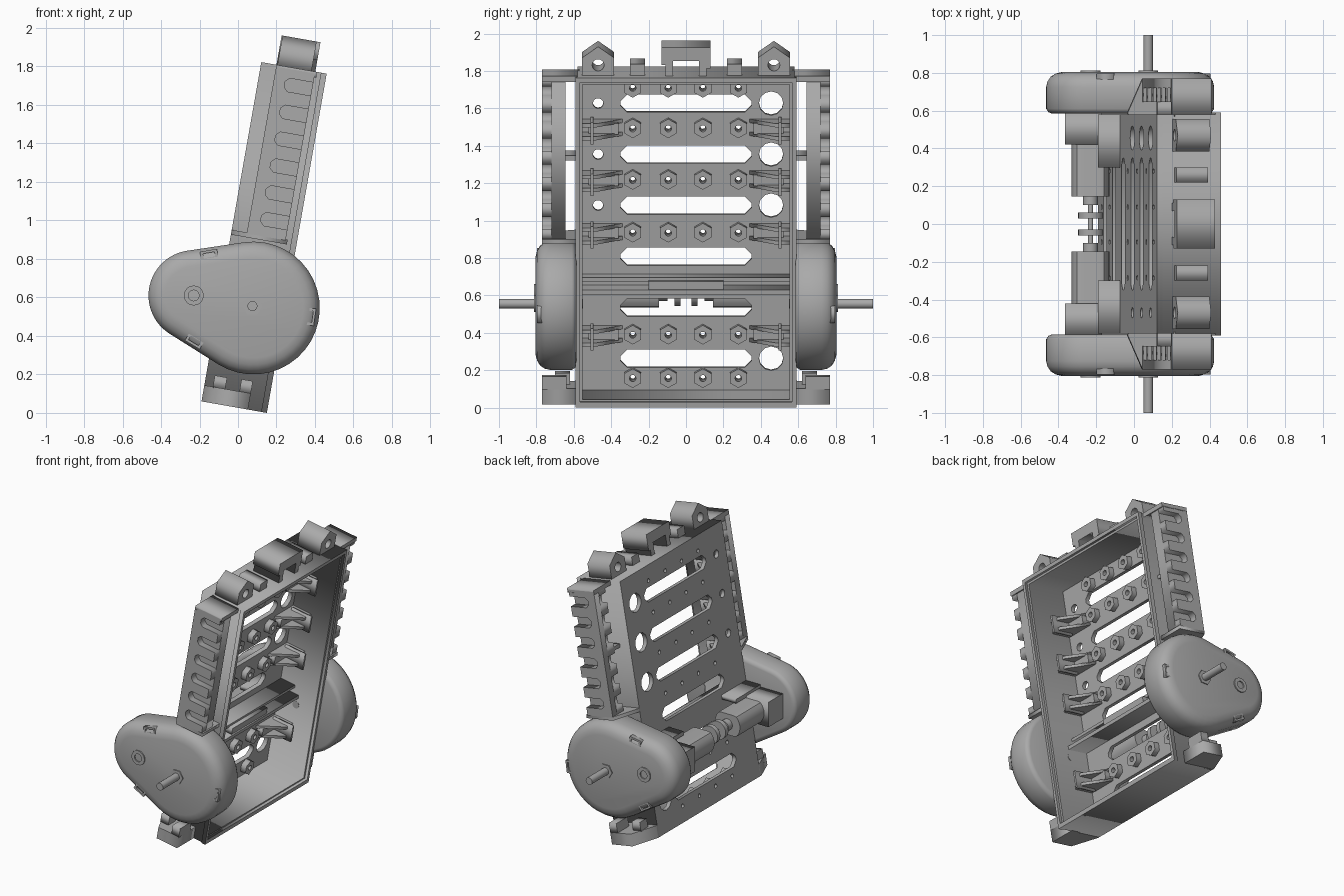
import bpy, bmesh, math
from mathutils import Matrix, Vector

if "Cube" in bpy.data.objects:
    bpy.data.objects.remove(bpy.data.objects["Cube"], do_unlink=True)

grey = bpy.data.materials.new("plain grey")
grey.use_nodes = True
grey.diffuse_color = (0.4, 0.4, 0.4, 1)
grey.node_tree.nodes["Principled BSDF"].inputs["Base Color"].default_value = (0.4, 0.4, 0.4, 1)

# The tray leans back; gearboxes and motors are placed upright
LEAN = Matrix.Translation((0.15, 0, 0)) @ Matrix.Rotation(math.radians(10), 4, 'Y')
UPRIGHT = Matrix.Identity(4)
AXES = {'x': Matrix(((0, 0, 1, 0), (1, 0, 0, 0), (0, 1, 0, 0), (0, 0, 0, 1))),
        'y': Matrix(((1, 0, 0, 0), (0, 0, -1, 0), (0, 1, 0, 0), (0, 0, 0, 1))),
        'z': Matrix.Identity(4)}


def link(name, mesh, smooth=False):
    ob = bpy.data.objects.new(name, mesh)
    bpy.context.collection.objects.link(ob)
    mesh.materials.clear()
    mesh.materials.append(grey)
    if smooth:
        bpy.ops.object.select_all(action='DESELECT')
        ob.select_set(True)
        bpy.context.view_layer.objects.active = ob
        bpy.ops.object.shade_smooth_by_angle(angle=math.radians(40))
    return ob


def prism(name, loops, lo, hi, axis, frame=LEAN, smooth=False):
    """Extrude an outline with holes along x (outline y,z), y (outline x,z) or z (outline x,y)."""
    cu = bpy.data.curves.new(name, 'CURVE')
    cu.dimensions, cu.fill_mode, cu.extrude = '2D', 'BOTH', (hi - lo) / 2
    for loop in loops:
        sp = cu.splines.new('POLY')
        sp.points.add(len(loop) - 1)
        sp.use_cyclic_u = True
        for p, (a, b) in zip(sp.points, loop):
            p.co = (a, b, 0, 1)
    tmp = bpy.data.objects.new(name, cu)
    bpy.context.collection.objects.link(tmp)
    bpy.context.view_layer.update()
    dg = bpy.context.evaluated_depsgraph_get()
    mesh = bpy.data.meshes.new_from_object(tmp.evaluated_get(dg))
    bpy.data.objects.remove(tmp, do_unlink=True)
    shift = Vector([(lo + hi) / 2 if a == axis else 0 for a in 'xyz'])
    mesh.transform(frame @ Matrix.Translation(shift) @ AXES[axis])
    bm = bmesh.new()
    bm.from_mesh(mesh)
    bmesh.ops.remove_doubles(bm, verts=bm.verts, dist=1e-5)
    bmesh.ops.recalc_face_normals(bm, faces=bm.faces)
    bm.to_mesh(mesh)
    bm.free()
    return link(name, mesh, smooth)


def rect(a0, a1, b0, b1):
    return [(a0, b0), (a1, b0), (a1, b1), (a0, b1)]


def ring(a, b, r, n=16, turn=0.0):
    return [(a + r * math.cos(turn + i * math.tau / n), b + r * math.sin(turn + i * math.tau / n))
            for i in range(n)]


def box(name, x, y, z, frame=LEAN):
    return prism(name, [rect(*y, *z)], *x, 'x', frame)


def both(y0, y1, s):
    return (y0, y1) if s > 0 else (-y1, -y0)


def flip(pts, s):
    return [(x, s * y) for x, y in pts]


BACK, INNER = -0.345, -0.315

# Back plate with chamfered slots, screw holes and scalloped side holes
SLOTS = [0.211 + 0.277 * i for i in range(6)]
BOSS_Y = [-0.285, -0.095, 0.09, 0.28]
CLIP_Z = [0.346, 0.9, 1.186, 1.466]
BOSS_Z = [0.11, 1.686] + CLIP_Z
holes = []
for i, z in enumerate(SLOTS):
    c, h, w = 0.035, 0.048, 0.35
    holes.append([(-w, z - h + c), (-w + c, z - h), (w - c, z - h), (w, z - h + c),
                  (w, z + h - c), (w - c, z + h), (-w + c, z + h), (-w, z + h - c)])
    if i not in (1, 2):
        holes.append(ring(0.455, z, 0.065, 12))
    if i > 2:
        holes.append(ring(-0.47, z, 0.028, 12))
for z in BOSS_Z:
    holes += [ring(y, z, 0.014, 8) for y in BOSS_Y]
prism("back_plate", [rect(-0.56, 0.56, 0, 1.79)] + holes, BACK, INNER, 'x')

# Hexagonal screw bosses on the inside
for z in BOSS_Z:
    for y in BOSS_Y:
        prism("screw_boss", [ring(y, z, 0.052, 6, math.pi / 6), ring(y, z, 0.018, 10)],
              INNER - 0.001, INNER + 0.04, 'x')

# Tray walls with thin raised lip
prism("tray_walls", [rect(-0.58, 0.58, 0, 1.79), rect(-0.553, 0.553, 0.04, 1.75)], BACK, -0.02, 'x')
prism("tray_lip", [rect(-0.59, 0.59, 0, 1.79), rect(-0.568, 0.568, 0.03, 1.765)], -0.03, 0, 'x')

# Cross rib
box("cross_rib", (INNER, -0.16), (-0.553, 0.553), (0.585, 0.61))
box("cross_rib_upper", (INNER, -0.2), (-0.553, 0.553), (0.65, 0.67))
box("cross_rib_core", (INNER, -0.17), (-0.2, 0.2), (0.605, 0.655))

for s in (1, -1):
    # Clips that brace the walls against the plate
    for z in CLIP_Z:
        box("clip_tab", (-0.29, -0.13), both(0.495, 0.51, s), (z - 0.06, z + 0.06))
        web = [(INNER, 0.34), (INNER, 0.555), (-0.17, 0.555), (-0.17, 0.48)]
        for dz in (-0.035, 0.035):
            prism("clip_web", [flip(web, s)], z + dz - 0.01, z + dz + 0.01, 'z')
        box("clip_shelf", (INNER, -0.27), both(0.36, 0.52, s), (z - 0.03, z + 0.03))

    # Side rails: rear-slotted core plus front-notched outer layer
    core, comb = [(-0.06, 1.78), (-0.06, 0.9), (-0.265, 0.9)], [(-0.265, 0.9), (-0.06, 0.9)]
    for i in range(6):
        z = 0.99 + 0.1415 * i
        core += [(-0.265, z - 0.035), (-0.225, z - 0.035), (-0.225, z + 0.035), (-0.265, z + 0.035)]
        comb += [(-0.06, z - 0.035), (-0.185, z - 0.035), (-0.205, z - 0.015),
                 (-0.205, z + 0.015), (-0.185, z + 0.035), (-0.06, z + 0.035)]
    prism("rail_core", [core + [(-0.265, 1.78)]], *both(0.645, 0.72, s), 'y')
    prism("rail_notches", [comb + [(-0.06, 1.78), (-0.265, 1.78)]], *both(0.72, 0.77, s), 'y')
    cap = [(BACK, 0.57), (BACK, 0.59), (-0.265, 0.77), (-0.05, 0.77), (-0.05, 0.57)]
    prism("rail_lower_cap", [flip(cap, s)], 0.88, 0.905, 'z')
    box("rail_upper_cap", (-0.265, -0.05), both(0.57, 0.77, s), (1.76, 1.79))
    box("rail_bridge", (-0.265, -0.1), both(0.57, 0.65, s), (1.325, 1.35))

    # Lower feet with slanted back and a step
    foot = [(BACK, 0.57), (BACK, 0.59), (-0.265, 0.77), (-0.1, 0.77), (-0.1, 0.57)]
    prism("foot", [flip(foot, s)], 0, 0.085, 'z')
    box("foot_front_post", (-0.16, -0.1), both(0.64, 0.77, s), (0.08, 0.15))
    box("foot_rear_post", (-0.3, -0.235), both(0.62, 0.7, s), (0.08, 0.145))

    # Top hinge blocks with a pointed top and a bore
    y = s * 0.47
    prism("hinge_block", [[(y - 0.085, 1.78), (y + 0.085, 1.78), (y + 0.085, 1.885),
                           (y, 1.945), (y - 0.085, 1.885)], ring(y, 1.845, 0.032, 16)],
          -0.26, -0.08, 'x')
    box("small_stop", (-0.25, -0.08), both(0.22, 0.3, s), (1.78, 1.85))

    # Gearbox housing: hull of two circles, lofted with a rounded outer edge
    ca, ra, cb, rb = Vector((-0.23, 0.61)), 0.235, Vector((0.08, 0.545)), 0.345
    d = cb - ca
    ang, alpha = math.atan2(d.y, d.x), math.acos((ra - rb) / d.length)

    def outline(inset):
        pts = []
        for c, r, t0, t1 in ((ca, ra, ang + alpha, ang + math.tau - alpha),
                             (cb, rb, ang - alpha, ang + alpha)):
            for i in range(25):
                t = t0 + (t1 - t0) * i / 24
                pts.append(c + (r - inset) * Vector((math.cos(t), math.sin(t))))
        return pts

    bm = bmesh.new()
    rings = [[bm.verts.new((p.x, s * y, p.y)) for p in outline(inset)] for y, inset in
             ((0.585, 0.03), (0.592, 0.012), (0.61, 0), (0.725, 0), (0.755, 0.007),
              (0.78, 0.024), (0.796, 0.05), (0.805, 0.085))]
    for a, b in zip(rings, rings[1:]):
        for i in range(len(a)):
            j = (i + 1) % len(a)
            bm.faces.new((a[i], a[j], b[j], b[i]))
    bm.faces.new(rings[0])
    bm.faces.new(rings[-1])
    bmesh.ops.recalc_face_normals(bm, faces=bm.faces)
    me = bpy.data.meshes.new("gearbox")
    bm.to_mesh(me)
    bm.free()
    link("gearbox", me, True)

    # Latches set around the housing rim
    for x, z, t in ((-0.15, 0.82, 10), (0.375, 0.5, -98), (-0.225, 0.375, 149)):
        fr = Matrix.Translation((x, 0, z)) @ Matrix.Rotation(-math.radians(t), 4, 'Y')
        prism("latch", [rect(-0.045, 0.045, -0.025, 0.025), rect(-0.03, 0.03, -0.012, 0.012)],
              *both(0.7, 0.797, s), 'y', fr)

    # Drive axle, its collar and the motor bearing
    prism("axle", [ring(0.075, 0.555, 0.026, 16)], *both(0.55, 1.0, s), 'y', UPRIGHT, True)
    prism("axle_collar", [ring(0.075, 0.555, 0.052, 6)], *both(0.8, 0.812, s), 'y', UPRIGHT)
    prism("bearing", [ring(-0.23, 0.61, 0.052, 16), ring(-0.23, 0.61, 0.028, 12)],
          *both(0.8, 0.813, s), 'y', UPRIGHT)

    # Flat-sided motor with end nub, coupling disc and mount
    can = [(x, max(0.535, min(0.685, z))) for x, z in ring(-0.23, 0.61, 0.1, 24)]
    prism("motor", [can], *both(0.145, 0.42, s), 'y', UPRIGHT, True)
    prism("motor_nub", [ring(-0.23, 0.61, 0.04)], *both(0.1, 0.15, s), 'y', UPRIGHT, True)
    prism("coupling_disc", [ring(-0.23, 0.61, 0.066, 20)], *both(0.03, 0.062, s), 'y', UPRIGHT, True)
    box("motor_mount", (-0.365, -0.17), both(0.42, 0.59, s), (0.52, 0.7), UPRIGHT)
    box("mount_shelf", (-0.19, -0.06), both(0.3, 0.58, s), (0.69, 0.72), UPRIGHT)
    box("mount_floor", (-0.19, -0.09), both(0.42, 0.58, s), (0.5, 0.53), UPRIGHT)

prism("motor_shaft", [ring(-0.23, 0.61, 0.014, 10)], -0.15, 0.15, 'y', UPRIGHT, True)

# Central top hook, stepped underneath
prism("top_hook", [[(-0.13, 1.85), (-0.13, 1.945), (0.13, 1.945), (0.13, 1.83), (0.11, 1.83),
                    (0.11, 1.78), (0.07, 1.78), (0.07, 1.87), (-0.07, 1.87), (-0.07, 1.78),
                    (-0.11, 1.78), (-0.11, 1.85)]], -0.265, -0.06, 'x')
